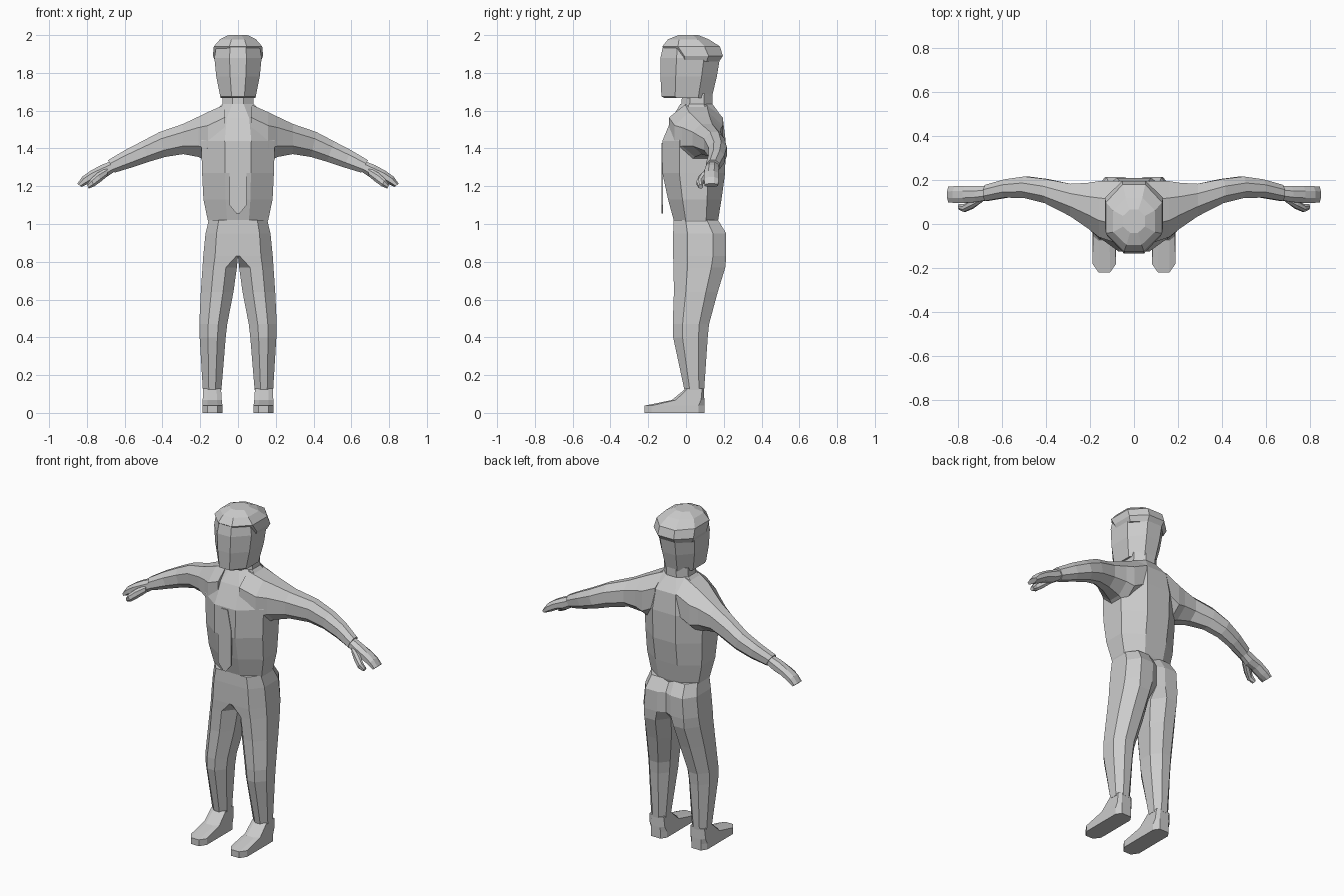
import bpy, bmesh
from mathutils import Vector

# Unit-square cross-sections, eight points each
OCT = [(.32, 0), (.68, 0), (1, .27), (1, .73), (.7, 1), (.3, 1), (0, .73), (0, .27)]
HIP = [(.05, 0), (.66, 0), (1, .27), (1, .75), (.72, 1), (.25, 1), (0, .93), (0, 0)]
SHOE = [(.25, 0), (.75, 0), (1, .12), (1, .9), (.8, 1), (.2, 1), (0, .9), (0, .12)]


def flat(z, x0, x1, y0, y1, shape=OCT):
    return [(x0 + u * (x1 - x0), y0 + v * (y1 - y0), z) for u, v in shape]


def upright(x, y0, y1, z0, z1, tilt=0.0):
    return [(x + tilt * (v - .5), y0 + u * (y1 - y0), z0 + v * (z1 - z0)) for u, v in OCT]


def loft(name, rings, mirror=False):
    bm = bmesh.new()
    loops = [[bm.verts.new(p) for p in r] for r in rings]
    n = len(loops[0])
    for a, b in zip(loops, loops[1:]):
        for i in range(n):
            j = (i + 1) % n
            bm.faces.new((a[i], a[j], b[j], b[i]))
    bm.faces.new(loops[0][::-1])
    bm.faces.new(loops[-1])
    bmesh.ops.recalc_face_normals(bm, faces=bm.faces)
    me = bpy.data.meshes.new(name)
    bm.to_mesh(me)
    bm.free()
    ob = bpy.data.objects.new(name, me)
    bpy.context.collection.objects.link(ob)
    if mirror:
        ob.modifiers.new("Mirror", 'MIRROR').use_mirror_merge = False
    return ob


def centred(name, rows):
    return loft(name, [flat(z, -w, w, f, b) for z, w, f, b in rows])


# Torso, neck, head and hair: height, half width, front, back
centred("torso", [(.99, .15, -.06, .16), (1.02, .16, -.065, .17), (1.13, .183, -.095, .188),
                  (1.27, .19, -.125, .207), (1.44, .195, -.125, .21), (1.56, .165, -.075, .195),
                  (1.635, .082, -.03, .14)])
centred("neck", [(1.58, .085, -.03, .14), (1.69, .08, -.02, .14)])
centred("head", [(1.667, .092, -.115, .135), (1.675, .094, -.13, .138), (1.78, .115, -.135, .163),
                 (1.88, .125, -.135, .18), (1.94, .115, -.122, .16)])
centred("hair", [(1.86, .12, -.07, .175), (1.89, .133, -.085, .195), (1.94, .128, -.125, .18),
                 (1.978, .095, -.095, .12), (2.0, .05, -.04, .065)])

# Tie hanging on the shirt front
tie = [(-.02, 1.43), (.02, 1.43), (.045, 1.3), (.045, 1.1), (.008, 1.055), (-.008, 1.055),
       (-.045, 1.1), (-.045, 1.3)]
loft("tie", [[(x, y, z) for x, z in tie] for y in (-.129, -.121)])

# Trouser legs, joined at the centre above the crotch
hips = [(1.02, 0, .155, -.065, .17), (.95, 0, .172, -.068, .213), (.83, 0, .184, -.068, .213)]
legs = [(.77, .006, .188, -.066, .208), (.64, .024, .197, -.064, .168), (.47, .057, .205, -.07, .122),
        (.4, .065, .203, -.068, .115), (.12, .088, .186, -.008, .096)]
loft("trouser_leg", [flat(*r, shape=HIP) for r in hips] + [flat(*r) for r in legs], True)

# Shoes
loft("shoe", [flat(*r, shape=SHOE) for r in [
    (0, .082, .188, -.22, .097), (.038, .082, .188, -.22, .097), (.068, .086, .187, -.075, .097),
    (.13, .09, .184, 0, .095)]], True)

# Sleeves: x, front, back, bottom, top
loft("sleeve", [upright(*r) for r in [
    (.07, -.09, .195, 1.38, 1.632), (.16, -.06, .195, 1.33, 1.592), (.21, -.02, .187, 1.355, 1.568),
    (.29, .035, .183, 1.37, 1.53), (.4, .095, .205, 1.355, 1.487, .03), (.49, .118, .216, 1.33, 1.437, .04),
    (.58, .12, .203, 1.3, 1.39, .04), (.67, .105, .178, 1.272, 1.338, .035)]], True)

# Hand with fingers held together, and a hooked thumb
loft("hand", [upright(*r) for r in [
    (.65, .112, .172, 1.286, 1.337, .02), (.71, .1, .172, 1.25, 1.312, .03),
    (.765, .096, .172, 1.236, 1.282, .03), (.81, .096, .172, 1.212, 1.25, .03),
    (.84, .098, .17, 1.196, 1.214, .02)]], True)
loft("thumb", [upright(*r) for r in [
    (.69, .1, .14, 1.255, 1.3), (.735, .07, .115, 1.225, 1.27, .02),
    (.77, .055, .09, 1.2, 1.238, .02), (.795, .065, .09, 1.188, 1.208, .01)]], True)
